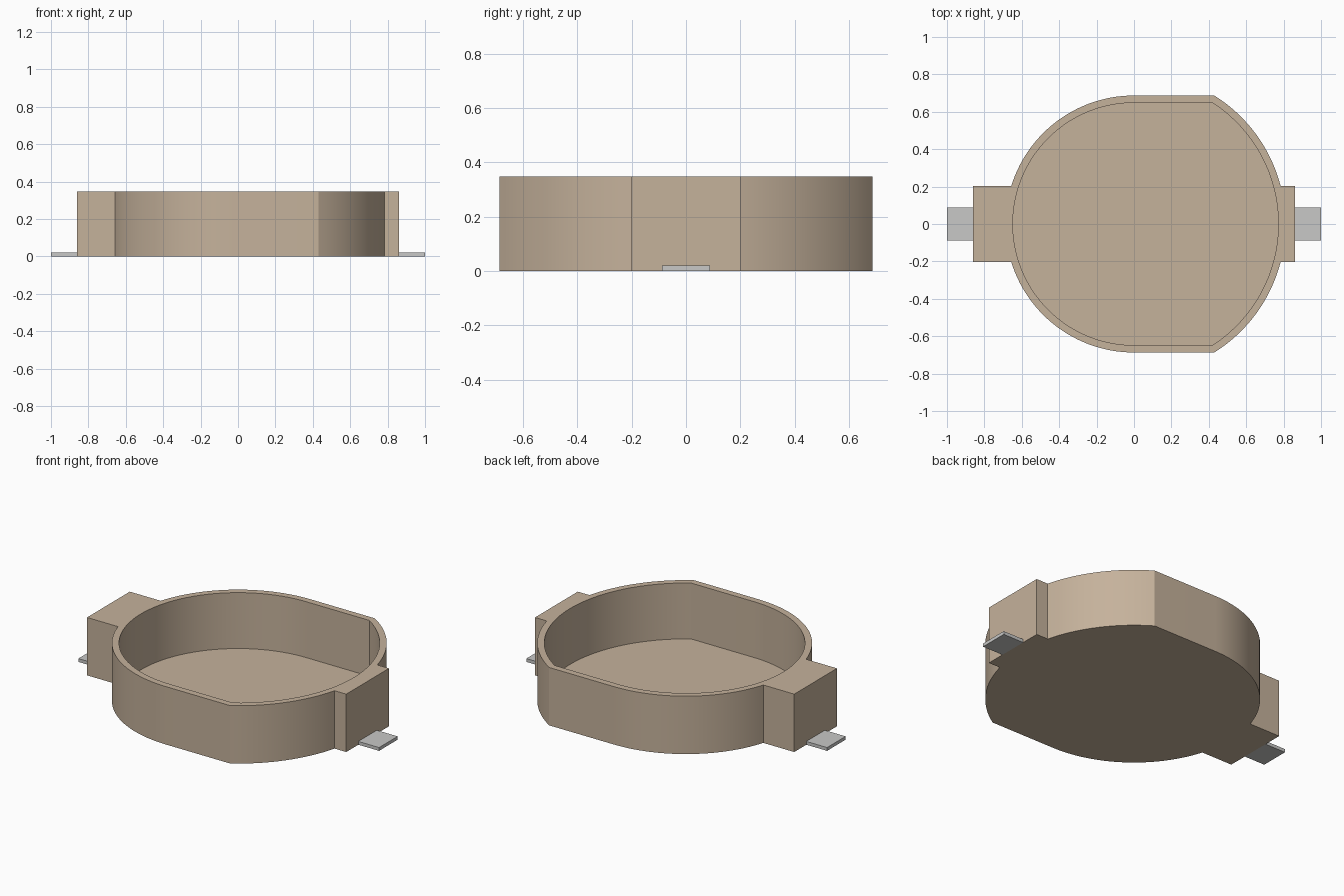
import bpy, bmesh, math

cube = bpy.data.objects.get("Cube")
if cube:
    bpy.data.objects.remove(cube, do_unlink=True)

HEIGHT = 0.348
FLOOR = 0.012
TAB_X, TAB_Y = 0.862, 0.203


def material(name, color, metallic=0.0):
    m = bpy.data.materials.new(name)
    m.use_nodes = True
    m.diffuse_color = (*color, 1)
    m.node_tree.nodes["Principled BSDF"].inputs["Base Color"].default_value = (*color, 1)
    return m


tan = material("tan plastic", (0.56, 0.445, 0.33))
grey = material("grey metal", (0.58, 0.58, 0.57))


def arc(radius, start, end, steps):
    angles = [start + (end - start) * i / steps for i in range(steps + 1)]
    return [(radius * math.cos(a), radius * math.sin(a)) for a in angles]


def mirrored(half):
    """Close a +y half outline with its -y reflection."""
    return half + [(x, -y) for x, y in reversed(half) if y > 1e-5]


def half_outline(big, small, cut):
    """Wide arc on +x, flat side, then the narrower arc on -x."""
    right = arc(big, math.asin(cut / big), math.asin(small / big), 16)
    left = arc(small, math.pi / 2, math.pi - math.asin(cut / small), 28)
    return right + left


def add_object(name, bm, mat):
    bmesh.ops.recalc_face_normals(bm, faces=bm.faces)
    mesh = bpy.data.meshes.new(name)
    bm.to_mesh(mesh)
    bm.free()
    mesh.materials.append(mat)
    obj = bpy.data.objects.new(name, mesh)
    bpy.context.collection.objects.link(obj)
    return obj


# Holder body: round cup with two end tabs, open at the top
outer = mirrored([(TAB_X, TAB_Y)] + half_outline(0.81, 0.687, TAB_Y) + [(-TAB_X, TAB_Y)])
inner = mirrored(half_outline(0.772, 0.648, 0.0))

bm = bmesh.new()
rim_edges = []
for outline, base in ((outer, 0.0), (inner, FLOOR)):
    low = [bm.verts.new((x, y, base)) for x, y in outline]
    top = [bm.verts.new((x, y, HEIGHT)) for x, y in outline]
    bm.faces.new(low)
    for i in range(len(outline)):
        j = (i + 1) % len(outline)
        bm.faces.new((low[i], low[j], top[j], top[i]))
        rim_edges.append(bm.edges.get((top[i], top[j])))
# Flat rim between the outer and inner outlines
bmesh.ops.triangle_fill(bm, edges=rim_edges, use_beauty=True, normal=(0, 0, 1))
body = add_object("holder_body", bm, tan)

bpy.ops.object.select_all(action='DESELECT')
body.select_set(True)
bpy.context.view_layer.objects.active = body
bpy.ops.object.shade_smooth_by_angle(angle=math.radians(25))

# Solder terminals at both ends
for name, side in (("left_terminal", 1), ("right_terminal", -1)):
    bm = bmesh.new()
    bmesh.ops.create_cube(bm, size=1)
    for v in bm.verts:
        v.co.x = side * (0.931 + v.co.x * 0.138)
        v.co.y *= 0.176
        v.co.z = (v.co.z + 0.5) * 0.02
    add_object(name, bm, grey)
